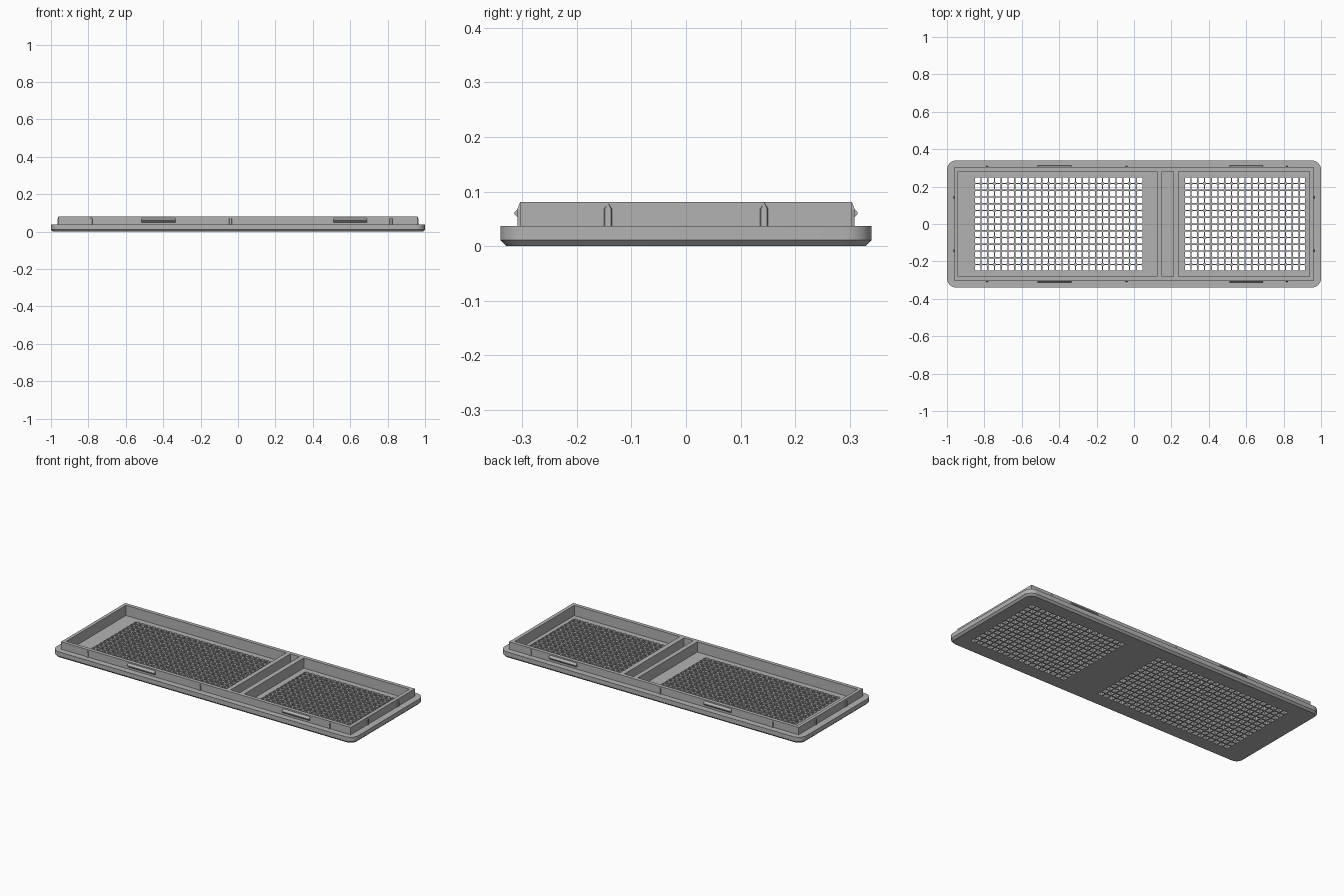
import bpy, bmesh
from mathutils import Vector

cube = bpy.data.objects.get("Cube")
if cube:
    bpy.data.objects.remove(cube, do_unlink=True)

grey = bpy.data.materials.new("light grey plastic")
grey.use_nodes = True
colour = (0.45, 0.45, 0.45, 1)
grey.diffuse_color = colour
grey.node_tree.nodes["Principled BSDF"].inputs["Base Color"].default_value = colour

HALF_X, HALF_Y = 1.0, 0.34        # base plate
RIM_X, RIM_Y = 0.96, 0.304        # raised rim
PLATE_Z, RIM_Z, FLOOR_Z = 0.037, 0.081, 0.02
CHAMFER = 0.011


def finish(name, bm):
    bmesh.ops.recalc_face_normals(bm, faces=bm.faces)
    mesh = bpy.data.meshes.new(name)
    bm.to_mesh(mesh)
    bm.free()
    mesh.materials.append(grey)
    ob = bpy.data.objects.new(name, mesh)
    bpy.context.collection.objects.link(ob)
    return ob


def add_box(bm, lo, hi):
    verts = bmesh.ops.create_cube(bm, size=1)["verts"]
    lo, hi = Vector(lo), Vector(hi)
    for v in verts:
        v.co = (lo + hi) / 2 + v.co * (hi - lo)
    return verts


def round_uprights(bm, radius, segments):
    edges = [e for e in bm.edges
             if abs(e.verts[0].co.z - e.verts[1].co.z) > 0.001]
    bmesh.ops.bevel(bm, geom=edges, offset=radius, segments=segments,
                    profile=0.5, affect='EDGES')


def combine(target, cutter, operation):
    mod = target.modifiers.new(operation.lower(), 'BOOLEAN')
    mod.operation, mod.object, mod.solver = operation, cutter, 'MANIFOLD'
    bpy.context.view_layer.objects.active = target
    bpy.ops.object.modifier_apply(modifier=mod.name)
    bpy.data.objects.remove(cutter, do_unlink=True)


# Base plate: rounded corners, chamfered underside
bm = bmesh.new()
add_box(bm, (-HALF_X, -HALF_Y, 0), (HALF_X, HALF_Y, PLATE_Z))
round_uprights(bm, 0.05, 8)
under = [e for e in bm.edges if all(v.co.z < 0.001 for v in e.verts)]
bmesh.ops.bevel(bm, geom=under, offset=CHAMFER, segments=1, affect='EDGES')
tray = finish("vent_tray", bm)

# Raised rim block
bm = bmesh.new()
add_box(bm, (-RIM_X, -RIM_Y, FLOOR_Z + 0.005), (RIM_X, RIM_Y, RIM_Z))
combine(tray, finish("rim_block", bm), 'UNION')

# Two pockets and the narrow slot between them
bm = bmesh.new()
for x0, x1 in ((-0.94, 0.122), (0.149, 0.21), (0.239, 0.938)):
    add_box(bm, (x0, -0.282, FLOOR_Z), (x1, 0.282, 0.2))
combine(tray, finish("pocket_cutter", bm), 'DIFFERENCE')

# Grids of vent holes
PITCH, HOLE = 0.0361, 0.0145
bm = bmesh.new()
for start, columns in ((-0.836, 25), (0.287, 18)):
    for i in range(columns):
        for j in range(14):
            x, y = start + i * PITCH, (j - 6.5) * PITCH
            add_box(bm, (x - HOLE, y - HOLE, -0.05), (x + HOLE, y + HOLE, 0.05))
round_uprights(bm, 0.004, 1)
combine(tray, finish("hole_cutter", bm), 'DIFFERENCE')

bpy.ops.object.select_all(action='DESELECT')
tray.select_set(True)
bpy.context.view_layer.objects.active = tray
bpy.ops.object.shade_smooth_by_angle(angle=0.4)


def extrude_section(name, section, place, half):
    """Prism from a section of (out, z) points, swept along the wall."""
    bm = bmesh.new()
    ends = [[bm.verts.new(place(s, out, z)) for out, z in section]
            for s in (-half, half)]
    bm.faces.new(ends[0])
    bm.faces.new(ends[1])
    for k in range(len(section)):
        n = (k + 1) % len(section)
        bm.faces.new((ends[0][k], ends[0][n], ends[1][n], ends[1][k]))
    return finish(name, bm)


def pointed_rib(name, place):
    """Slim vertical rib with a pointed, sloping top."""
    bm = bmesh.new()
    foot, out, tip = PLATE_Z - 0.002, 0.005, RIM_Z - 0.001
    shape = [(-0.009, foot), (0.009, foot), (0.009, 0.068), (0, tip), (-0.009, 0.068)]
    inner = [bm.verts.new(place(s, -0.004, z)) for s, z in shape]
    outer = [bm.verts.new(place(s * 0.6, 0 if z == tip else out, z)) for s, z in shape]
    bm.faces.new(inner)
    bm.faces.new(outer)
    for k in range(5):
        n = (k + 1) % 5
        bm.faces.new((inner[k], inner[n], outer[n], outer[k]))
    return finish(name, bm)


# Snap bars and ribs on the long walls
SNAP = [(-0.004, 0.049), (0, 0.049), (0.01, 0.058), (0.01, 0.062),
        (0, 0.073), (-0.004, 0.073)]
for side, label in ((-1, "front"), (1, "back")):
    for cx, end in ((-0.425, "right"), (0.6, "left")):
        extrude_section(f"{label}_{end}_snap_bar", SNAP,
                        lambda s, o, z: (cx + s, side * (RIM_Y + o), z), 0.09)
    for cx, end in ((-0.785, "right"), (-0.04, "middle"), (0.818, "left")):
        pointed_rib(f"{label}_{end}_rib",
                    lambda s, o, z: (cx + s, side * (RIM_Y + o), z))

# Ribs on the short end walls
for side, label in ((-1, "right"), (1, "left")):
    for cy, end in ((-0.143, "front"), (0.143, "back")):
        pointed_rib(f"{label}_end_{end}_rib",
                    lambda s, o, z: (side * (RIM_X + o), cy + s, z))
